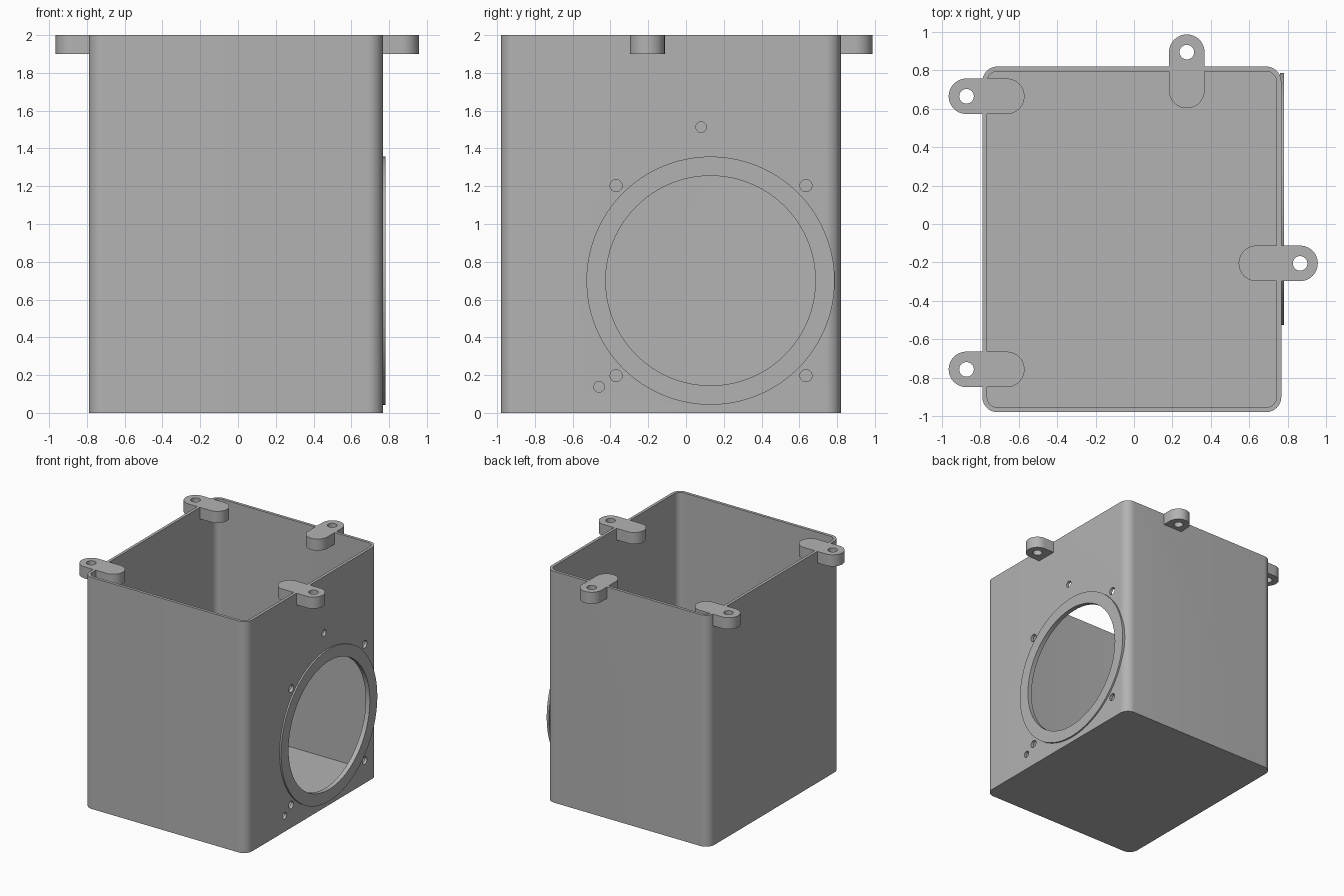
import bpy, bmesh, math
from mathutils import Matrix

cube = bpy.data.objects.get("Cube")
if cube:
    bpy.data.objects.remove(cube, do_unlink=True)

grey = bpy.data.materials.new("plain grey")
grey.use_nodes = True
colour = (0.45, 0.45, 0.45, 1)
grey.diffuse_color = colour
grey.node_tree.nodes["Principled BSDF"].inputs["Base Color"].default_value = colour


def rounded_prism(name, x0, x1, y0, y1, z0, z1, r, steps=12):
    """Upright prism over a rectangle with rounded corners."""
    outline = []
    corners = [(x1 - r, y1 - r), (x0 + r, y1 - r), (x0 + r, y0 + r), (x1 - r, y0 + r)]
    for q, (cx, cy) in enumerate(corners):
        for i in range(steps + 1):
            a = math.pi / 2 * (q + i / steps)
            outline.append((cx + r * math.cos(a), cy + r * math.sin(a), z0))
    bm = bmesh.new()
    face = bm.faces.new([bm.verts.new(p) for p in outline])
    top = bmesh.ops.extrude_face_region(bm, geom=[face])["geom"]
    bmesh.ops.translate(bm, vec=(0, 0, z1 - z0),
                        verts=[v for v in top if isinstance(v, bmesh.types.BMVert)])
    bmesh.ops.remove_doubles(bm, verts=bm.verts[:], dist=1e-5)
    return finish(name, bm)


def cylinder(name, centre, r, depth, axis="Z", sides=32):
    bm = bmesh.new()
    turn = Matrix.Rotation(math.pi / 2, 4, "Y") if axis == "X" else Matrix()
    bmesh.ops.create_cone(bm, cap_ends=True, segments=sides, radius1=r, radius2=r,
                          depth=depth, matrix=Matrix.Translation(centre) @ turn)
    return finish(name, bm)


def finish(name, bm):
    bmesh.ops.recalc_face_normals(bm, faces=bm.faces[:])
    mesh = bpy.data.meshes.new(name)
    bm.to_mesh(mesh)
    bm.free()
    mesh.materials.append(grey)
    obj = bpy.data.objects.new(name, mesh)
    bpy.context.collection.objects.link(obj)
    return obj


def combine(target, other, operation):
    """Apply a boolean and discard the helper."""
    mod = target.modifiers.new("boolean", "BOOLEAN")
    mod.operation, mod.object, mod.solver = operation, other, "EXACT"
    bpy.ops.object.select_all(action="DESELECT")
    bpy.context.view_layer.objects.active = target
    target.select_set(True)
    bpy.ops.object.modifier_apply(modifier=mod.name)
    bpy.data.objects.remove(other, do_unlink=True)


LEFT, RIGHT, FRONT, BACK, TOP = -0.79, 0.767, -0.98, 0.82, 2.0
WALL, FLOOR, ROUND = 0.025, 0.035, 0.08

# Open box
box = rounded_prism("box", LEFT, RIGHT, FRONT, BACK, 0, TOP, ROUND)
cavity = rounded_prism("cavity", LEFT + WALL, RIGHT - WALL, FRONT + WALL, BACK - WALL,
                       FLOOR, TOP + 0.2, ROUND - WALL)
combine(box, cavity, "DIFFERENCE")

# Mounting tabs on the rim: x range, y range, screw hole centre
HALF = 0.0925
tabs = [((-0.965, -0.57), (y - HALF, y + HALF), (-0.872, y)) for y in (0.665, -0.757)]
tabs.append(((0.545, 0.957), (-0.205 - HALF, -0.205 + HALF), (0.865, -0.205)))
tabs.append(((0.275 - HALF, 0.275 + HALF), (0.603, 0.987), (0.275, 0.895)))
for xs, ys, hole in tabs:
    combine(box, rounded_prism("tab", *xs, *ys, 1.9, TOP, HALF - 0.0001), "UNION")
    combine(box, cylinder("tab_hole", (*hole, 1.95), 0.038, 0.3), "DIFFERENCE")

# Raised ring around the large port
PORT = (0.13, 0.7)
ring = cylinder("ring", (RIGHT + 0.003, *PORT), 0.657, 0.022, "X", 128)
combine(box, ring, "UNION")
port = cylinder("port", (RIGHT, *PORT), 0.555, 0.3, "X", 128)
combine(box, port, "DIFFERENCE")

# Screw holes in the port wall
screws = [(y, z, 0.032) for y in (-0.37, 0.635) for z in (0.197, 1.203)]
screws += [(0.08, 1.513, 0.028), (-0.46, 0.138, 0.028)]
for y, z, r in screws:
    combine(box, cylinder("screw_hole", (RIGHT, y, z), r, 0.3, "X"), "DIFFERENCE")

box.name = "box_with_tabs_and_port"
bpy.ops.object.select_all(action="DESELECT")
box.select_set(True)
bpy.context.view_layer.objects.active = box
bpy.ops.object.shade_smooth_by_angle(angle=math.radians(30))
